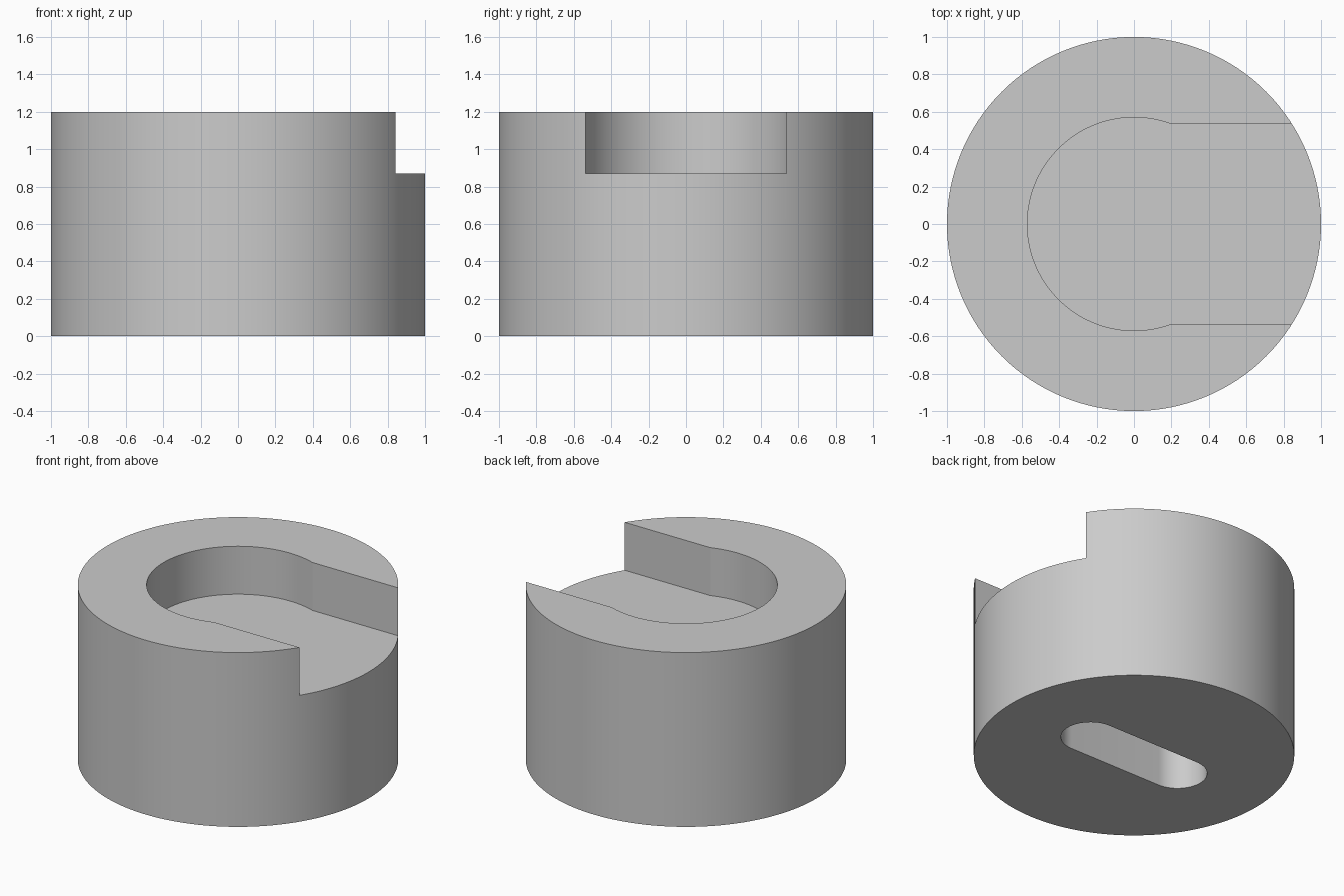
import bpy, bmesh, math

if "Cube" in bpy.data.objects:
    bpy.data.objects.remove(bpy.data.objects["Cube"])

grey = bpy.data.materials.new("plain_grey")
grey.diffuse_color = (0.6, 0.6, 0.6, 1)
grey.use_nodes = True
grey.node_tree.nodes["Principled BSDF"].inputs["Base Color"].default_value = grey.diffuse_color


def arc(cx, r, start, end, n):
    """Points on an arc centred on (cx, 0), angles in radians."""
    return [(cx + r * math.cos(start + (end - start) * i / n),
             r * math.sin(start + (end - start) * i / n)) for i in range(n + 1)]


def prism(name, outline, z0, z1):
    """Extrude a counter-clockwise outline from z0 to z1."""
    bm = bmesh.new()
    base = bm.faces.new([bm.verts.new((x, y, z0)) for x, y in outline])
    top = bmesh.ops.extrude_face_region(bm, geom=[base])["geom"]
    bmesh.ops.translate(bm, vec=(0, 0, z1 - z0),
                        verts=[v for v in top if isinstance(v, bmesh.types.BMVert)])
    bmesh.ops.recalc_face_normals(bm, faces=bm.faces)
    mesh = bpy.data.meshes.new(name)
    bm.to_mesh(mesh)
    bm.free()
    mesh.materials.append(grey)
    obj = bpy.data.objects.new(name, mesh)
    bpy.context.collection.objects.link(obj)
    return obj


# Round body
body = prism("round_body", arc(0, 1.0, 0, 2 * math.pi, 128)[:-1], 0, 1.2)

# Top pocket: round recess with a straight channel open to the right
R, W = 0.57, 0.537
a = math.asin(W / R)
pocket = prism("pocket_cutter",
               arc(0, R, a, 2 * math.pi - a, 96) + [(1.2, -W), (1.2, W)], 0.87, 1.4)

# Underside slot: rounded ends, blind
h = math.pi / 2
slot = prism("slot_cutter",
             arc(0.354, 0.185, -h, h, 32) + arc(-0.354, 0.185, h, 3 * h, 32), -0.2, 0.45)

# Cut both recesses and remove the cutters
bpy.context.view_layer.objects.active = body
body.select_set(True)
for cutter in (pocket, slot):
    mod = body.modifiers.new(cutter.name, "BOOLEAN")
    mod.operation, mod.solver, mod.object = "DIFFERENCE", "EXACT", cutter
    bpy.ops.object.modifier_apply(modifier=mod.name)
    bpy.data.objects.remove(cutter)

bpy.ops.object.shade_smooth_by_angle(angle=math.radians(15))
